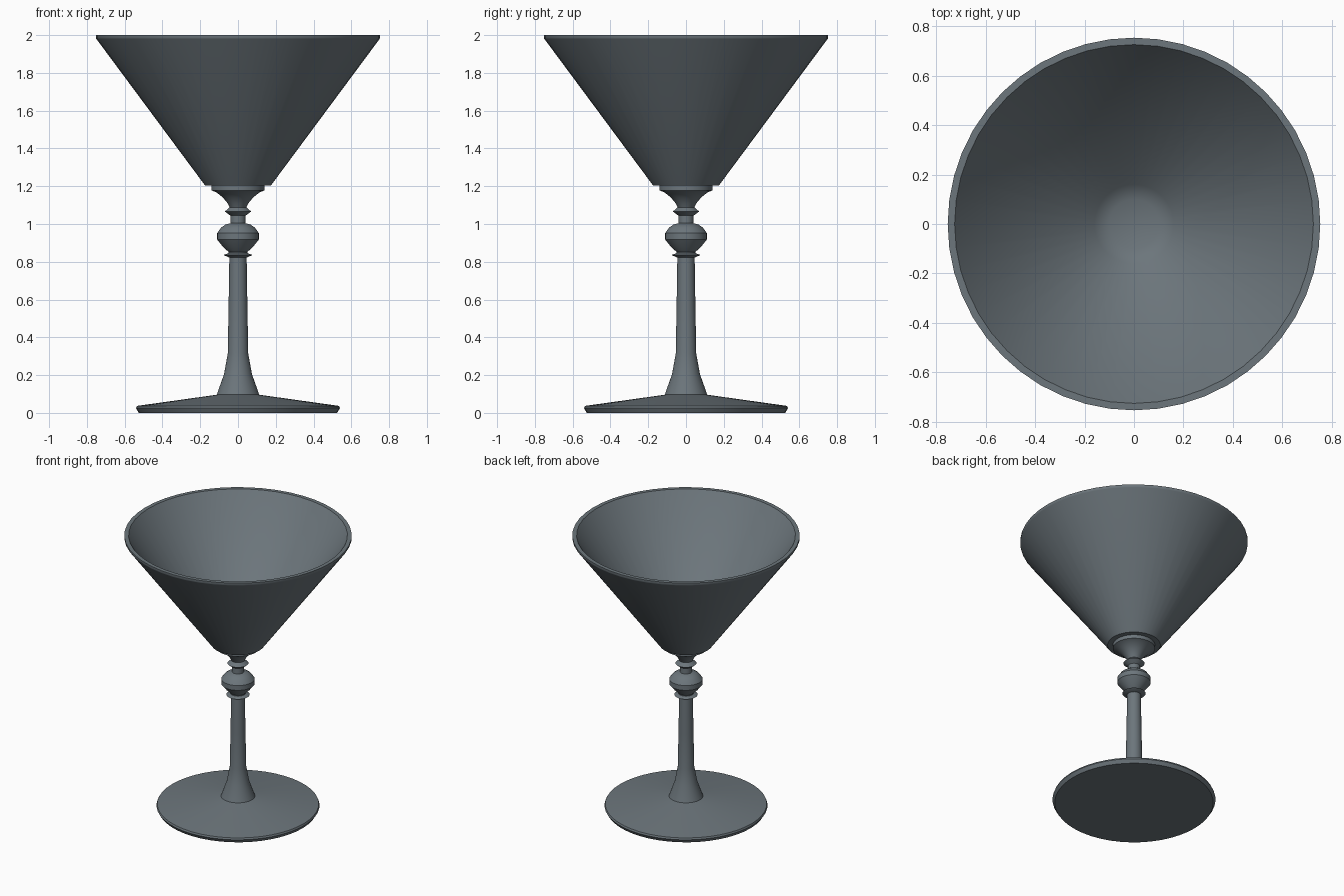
import bpy
import bmesh
import math

SIDES = 48

cube = bpy.data.objects.get("Cube")
if cube:
    bpy.data.objects.remove(cube, do_unlink=True)

grey = bpy.data.materials.new("slate grey")
grey.use_nodes = True
colour = (0.15, 0.18, 0.2, 1)
grey.diffuse_color = colour
grey.node_tree.nodes["Principled BSDF"].inputs["Base Color"].default_value = colour


def lathe(name, profile, angle=30):
    """Spin a (radius, height) profile around the z axis."""
    bm = bmesh.new()
    verts = [bm.verts.new((r, 0, z)) for r, z in profile]
    edges = [bm.edges.new(pair) for pair in zip(verts, verts[1:])]
    bmesh.ops.spin(bm, geom=verts + edges, cent=(0, 0, 0), axis=(0, 0, 1),
                   angle=math.tau, steps=SIDES, use_merge=True)
    bmesh.ops.remove_doubles(bm, verts=bm.verts, dist=0.0005)
    bmesh.ops.recalc_face_normals(bm, faces=bm.faces)
    mesh = bpy.data.meshes.new(name)
    bm.to_mesh(mesh)
    bm.free()
    mesh.materials.append(grey)
    obj = bpy.data.objects.new(name, mesh)
    bpy.context.collection.objects.link(obj)
    bpy.ops.object.select_all(action='DESELECT')
    obj.select_set(True)
    bpy.context.view_layer.objects.active = obj
    bpy.ops.object.shade_smooth_by_angle(angle=math.radians(angle))
    return obj


# Flared bowl with a thin rim band and a hollow inside
lathe("bowl", [(0, 1.205), (0.175, 1.205), (0.75, 1.98), (0.753, 1.985),
               (0.753, 2), (0.725, 2), (0.16, 1.24), (0.1, 1.218), (0, 1.21)], 40)

# Collar under the bowl, curving in to the neck
lathe("collar", [(0, 1.206), (0.14, 1.206), (0.14, 1.178), (0.115, 1.168),
                 (0.08, 1.14), (0.055, 1.11), (0.042, 1.085), (0, 1.085)])

# Turned neck: upper ring, bulb and lower ring
lathe("neck", [(0, 1.09), (0.042, 1.09), (0.07, 1.066), (0.04, 1.044),
               (0.04, 1.004), (0.065, 0.998), (0.09, 0.98), (0.11, 0.952),
               (0.11, 0.917), (0.08, 0.88), (0.05, 0.852), (0.05, 0.846),
               (0.077, 0.836), (0.045, 0.822), (0, 0.822)])

# Slender stem widening towards the foot
lathe("stem", [(0, 0.825), (0.046, 0.825), (0.047, 0.72), (0.05, 0.56),
               (0.054, 0.315), (0.074, 0.205), (0.113, 0.095), (0, 0.095)])

# Shallow conical foot
lathe("foot", [(0, 0.11), (0.113, 0.096), (0.535, 0.037), (0.54, 0.025),
               (0.525, 0), (0, 0)])
